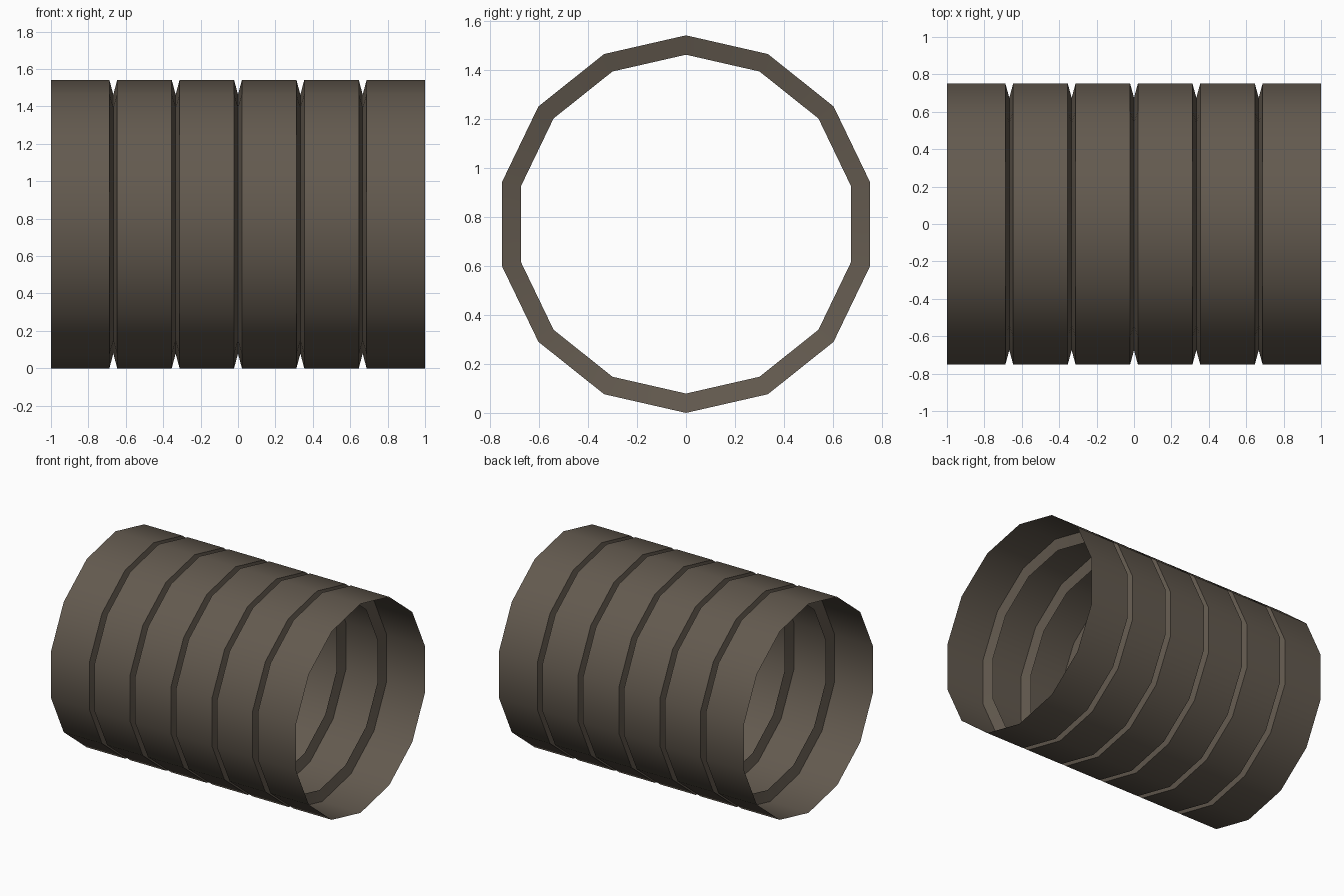
import bpy, bmesh, math

if "Cube" in bpy.data.objects:
    bpy.data.objects.remove(bpy.data.objects["Cube"])

SIDES = 14
R_OUT, R_IN = 0.771, 0.692      # band radius, groove-bottom radius
HALF_W = 0.021                  # half width of a groove

# profile along x: flat bands parted by V grooves
profile = [(-1.0, R_OUT)]
for i in range(-2, 3):
    x = i / 3
    profile += [(x - HALF_W, R_OUT), (x, R_IN), (x + HALF_W, R_OUT)]
profile.append((1.0, R_OUT))

# open, single-walled tube with one corner pointing straight up
bm = bmesh.new()
rings = []
for x, r in profile:
    ring = []
    for k in range(SIDES):
        a = 2 * math.pi * k / SIDES
        ring.append(bm.verts.new((x, r * math.sin(a), R_OUT + r * math.cos(a))))
    rings.append(ring)
for r0, r1 in zip(rings, rings[1:]):
    for k in range(SIDES):
        n = (k + 1) % SIDES
        bm.faces.new((r0[k], r0[n], r1[n], r1[k]))

# make the normals face outward
bm.normal_update()
f = bm.faces[:][0] if not hasattr(bm.faces, "ensure_lookup_table") else (bm.faces.ensure_lookup_table() or bm.faces[0])
c = f.calc_center_median()
if f.normal.y * c.y + f.normal.z * (c.z - R_OUT) < 0:
    bmesh.ops.reverse_faces(bm, faces=bm.faces[:])

mesh = bpy.data.meshes.new("ribbed_pipe")
bm.to_mesh(mesh)
bm.free()
pipe = bpy.data.objects.new("ribbed_pipe", mesh)
bpy.context.collection.objects.link(pipe)

mat = bpy.data.materials.new("brown_grey")
mat.diffuse_color = (0.125, 0.102, 0.078, 1)
mat.use_nodes = True
mat.node_tree.nodes["Principled BSDF"].inputs["Base Color"].default_value = mat.diffuse_color
mesh.materials.append(mat)

# smooth around the tube, crisp groove edges
bpy.context.view_layer.objects.active = pipe
pipe.select_set(True)
bpy.ops.object.shade_smooth_by_angle(angle=math.radians(35))
